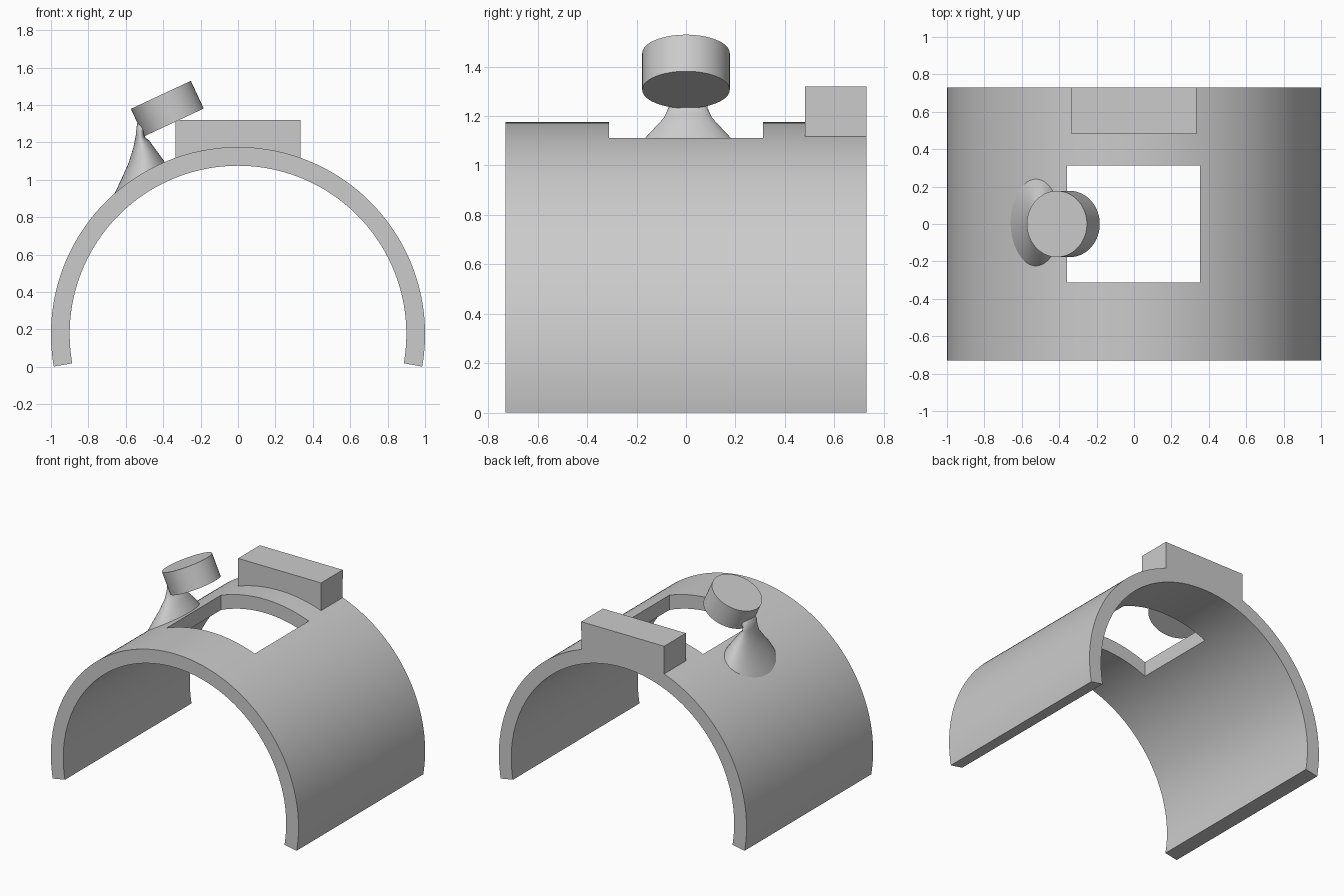
import bpy
import bmesh
from math import sin, cos, pi, radians, asin
from mathutils import Matrix

cube = bpy.data.objects.get("Cube")
if cube:
    bpy.data.objects.remove(cube, do_unlink=True)

GREY = (0.6, 0.6, 0.6, 1.0)
grey = bpy.data.materials.new("plain_grey")
grey.use_nodes = True
grey.diffuse_color = GREY
grey.node_tree.nodes["Principled BSDF"].inputs["Base Color"].default_value = GREY

AXIS_Z = 0.175            # height of the arch's centre
OUTER, INNER = 1.0, 0.9   # arch radii
HALF_LENGTH = 0.73


def add_object(name, bm):
    bmesh.ops.recalc_face_normals(bm, faces=bm.faces)
    mesh = bpy.data.meshes.new(name)
    bm.to_mesh(mesh)
    bm.free()
    mesh.materials.append(grey)
    obj = bpy.data.objects.new(name, mesh)
    bpy.context.collection.objects.link(obj)
    return obj


def activate(obj):
    bpy.ops.object.select_all(action='DESELECT')
    obj.select_set(True)
    bpy.context.view_layer.objects.active = obj


def smooth(obj):
    activate(obj)
    bpy.ops.object.shade_smooth_by_angle(angle=radians(30))


def arc(radius, start, end, steps):
    angles = [start + (end - start) * i / steps for i in range(steps + 1)]
    return [(radius * cos(a), AXIS_Z + radius * sin(a)) for a in angles]


def extrude_profile(name, points, y0, y1):
    """Closed x-z outline swept along y."""
    bm = bmesh.new()
    face = bm.faces.new([bm.verts.new((x, y0, z)) for x, z in points])
    swept = bmesh.ops.extrude_face_region(bm, geom=[face])["geom"]
    verts = [v for v in swept if isinstance(v, bmesh.types.BMVert)]
    bmesh.ops.translate(bm, verts=verts, vec=(0, y1 - y0, 0))
    return add_object(name, bm)


# Arched shell, a little more than half a tube
low, high = radians(-10), radians(190)
outline = arc(OUTER, low, high, 120) + arc(INNER, high, low, 120)
shell = extrude_profile("arched_shell", outline, -HALF_LENGTH, HALF_LENGTH)

# Rectangular window cut straight down through the crown
left, right = -0.357, 0.353
cutter = extrude_profile("window_cutter",
                         [(left, 0.8), (right, 0.8), (right, 1.5), (left, 1.5)],
                         -0.312, 0.312)
cutter.hide_render = True
cut = shell.modifiers.new("window", 'BOOLEAN')
cut.operation = 'DIFFERENCE'
cut.solver = 'EXACT'
cut.object = cutter
activate(shell)
bpy.ops.object.modifier_apply(modifier=cut.name)
bpy.data.objects.remove(cutter, do_unlink=True)
smooth(shell)

# Rear block, its underside following the shell
half = 0.335
spread = asin(half)
underside = arc(OUTER - 0.002, pi / 2 + spread, pi / 2 - spread, 32)
extrude_profile("rear_block", underside + [(half, 1.32), (-half, 1.32)],
                0.48, HALF_LENGTH)

# Tilted round head
bm = bmesh.new()
bmesh.ops.create_cone(bm, cap_ends=True, segments=72, radius1=0.177,
                      radius2=0.177, depth=0.163,
                      matrix=Matrix.Translation((-0.378, 0, 1.38))
                      @ Matrix.Rotation(radians(-25), 4, 'Y'))
smooth(add_object("round_head", bm))

# Flared stem: each ring has an outer point, an inner point and a half width
RINGS = [
    ((-0.67, 0.905), (-0.388, 1.09), 0.25),
    ((-0.625, 1.0), (-0.42, 1.135), 0.205),
    ((-0.585, 1.09), (-0.45, 1.175), 0.148),
    ((-0.56, 1.17), (-0.475, 1.21), 0.098),
    ((-0.547, 1.235), (-0.495, 1.225), 0.08),
    ((-0.54, 1.30), (-0.50, 1.238), 0.074),
    ((-0.50, 1.33), (-0.46, 1.27), 0.06),
]
SIDES = 48
bm = bmesh.new()
loops = []
for (ax, az), (bx, bz), width in RINGS:
    loop = []
    for i in range(SIDES):
        t = 2 * pi * i / SIDES
        k = (1 + cos(t)) / 2
        loop.append(bm.verts.new((ax + (bx - ax) * k, 0.008 + width * sin(t),
                                  az + (bz - az) * k)))
    loops.append(loop)
for a, b in zip(loops, loops[1:]):
    for i in range(SIDES):
        j = (i + 1) % SIDES
        bm.faces.new((a[i], a[j], b[j], b[i]))
bm.faces.new(loops[0])
bm.faces.new(loops[-1])
stem = add_object("flared_stem", bm)
activate(stem)
bpy.ops.object.shade_smooth_by_angle(angle=radians(60))
